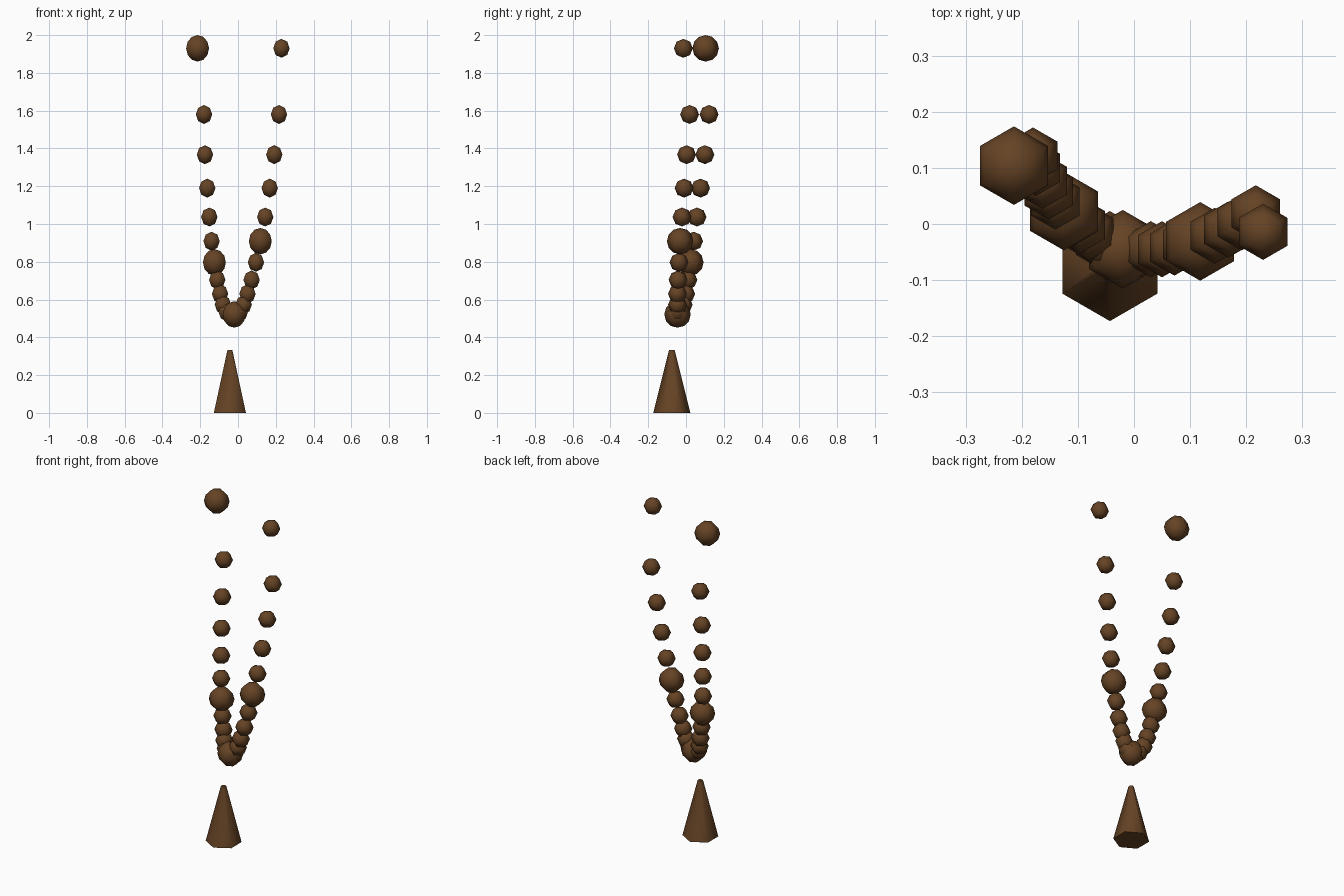
import bpy, bmesh, math
from mathutils import Vector

if "Cube" in bpy.data.objects:
    bpy.data.objects.remove(bpy.data.objects["Cube"])

brown = bpy.data.materials.new("bark_brown")
brown.diffuse_color = (0.130, 0.056, 0.018, 1)
brown.use_nodes = True
brown.node_tree.nodes["Principled BSDF"].inputs["Base Color"].default_value = brown.diffuse_color


def six_sided(name, profile, loc):
    """Spin a (radius, height) profile into a hexagonal solid with corners on +-y."""
    bm = bmesh.new()
    rings = []
    for r, z in profile:
        if r < 1e-5:
            rings.append([bm.verts.new((0, 0, z))])
        else:
            rings.append([bm.verts.new((r * math.sin(k * math.pi / 3),
                                        r * math.cos(k * math.pi / 3), z)) for k in range(6)])
    for a, b in zip(rings, rings[1:]):
        for k in range(6):
            j = (k + 1) % 6
            quad = [a[k % len(a)], a[j % len(a)], b[j % len(b)], b[k % len(b)]]
            bm.faces.new(list(dict.fromkeys(quad)))
    for ring in (rings[0], rings[-1]):
        if len(ring) == 6:
            bm.faces.new(ring)
    bmesh.ops.recalc_face_normals(bm, faces=bm.faces)
    mesh = bpy.data.meshes.new(name)
    bm.to_mesh(mesh)
    bm.free()
    mesh.materials.append(brown)
    ob = bpy.data.objects.new(name, mesh)
    ob.location = Vector(loc)
    bpy.context.collection.objects.link(ob)
    bpy.ops.object.select_all(action='DESELECT')
    ob.select_set(True)
    bpy.context.view_layer.objects.active = ob
    bpy.ops.object.shade_smooth_by_angle(angle=math.radians(65))
    return ob


def ball(name, loc, big):
    r, rings = (0.07, 6) if big else (0.05, 4)
    prof = [(r * math.sin(math.pi * i / rings), -r * math.cos(math.pi * i / rings))
            for i in range(rings + 1)]
    six_sided(name, prof, loc)


# Tapered trunk and the ball at the fork
six_sided("trunk", [(0.098, 0), (0.015, 0.333)], (-0.043, -0.075, 0))
ball("fork_knot", (-0.02, -0.045, 0.521), True)

# Two rising branches of balls that share the same heights
heights = [1.93, 1.58, 1.367, 1.19, 1.037, 0.909, 0.797, 0.704, 0.63, 0.573, 0.535]
left = [(-.214, .104), (-.18, .122), (-.175, .10), (-.163, .077), (-.152, .058), (-.14, .04),
        (-.125, .023), (-.11, .01), (-.095, -.002), (-.08, -.015), (-.06, -.03)]
right = [(.23, -.014), (.217, .019), (.192, .003), (.168, -.01), (.144, -.021), (.118, -.031),
         (.095, -.037), (.072, -.042), (.05, -.045), (.03, -.045), (.01, -.045)]
for side, points, big_ones in (("left", left, (0, 6)), ("right", right, (5,))):
    for i, ((x, y), z) in enumerate(zip(points, heights)):
        ball(f"{side}_branch_ball_{i + 1}", (x, y, z), i in big_ones)
